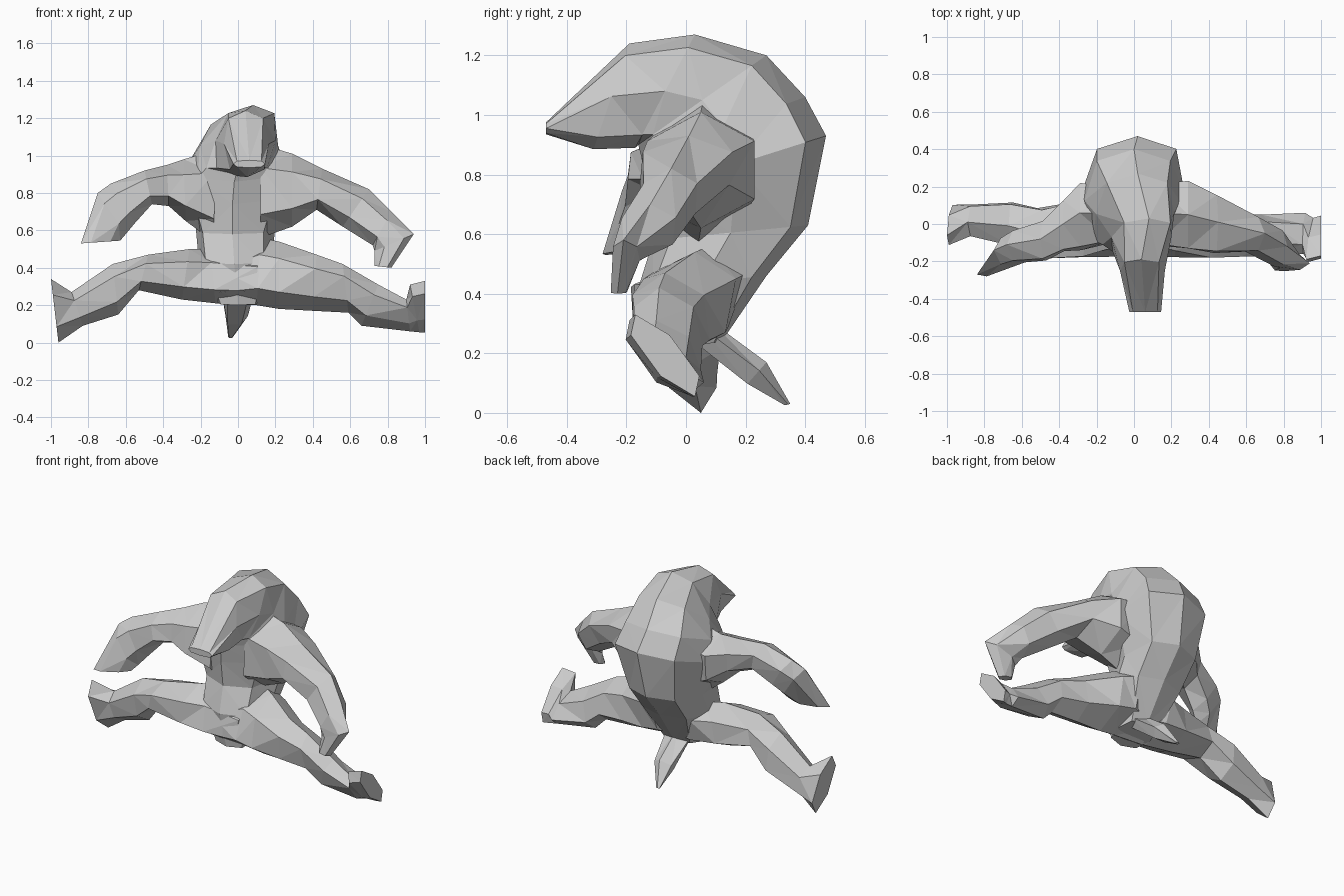
import bpy, bmesh, math
from mathutils import Vector


def loft(name, stations, sides, spine, box=1.0):
    """Rings from (a1, z1, a2, z2, c1, c2, r): upper edge, lower edge, sideways centres, half width.
    spine=True: a is y and c is x (torso, tail); otherwise a is x and c is y (limbs).
    box below 1 makes the section squarer."""
    def shape(v):
        return math.copysign(abs(v) ** box, v) if abs(v) > 1e-6 else 0.0
    bm = bmesh.new()
    rings = []
    angles = [2 * math.pi * i / sides for i in range(sides)]
    widest = max(abs(shape(math.sin(t))) for t in angles)
    for a1, z1, a2, z2, c1, c2, r in stations:
        ring = []
        for t in angles:
            k = (1 + shape(math.cos(t))) / 2
            a = a2 + (a1 - a2) * k
            z = z2 + (z1 - z2) * k
            c = c2 + (c1 - c2) * k + r * shape(math.sin(t)) / widest
            ring.append(bm.verts.new(Vector((c, a, z) if spine else (a, c, z))))
        rings.append(ring)
    for p, q in zip(rings, rings[1:]):
        for i in range(sides):
            j = (i + 1) % sides
            bm.faces.new((p[i], p[j], q[j], q[i]))
    bm.faces.new(rings[0])
    bm.faces.new(rings[-1])
    bmesh.ops.triangulate(bm, faces=bm.faces[:])
    bmesh.ops.recalc_face_normals(bm, faces=bm.faces[:])
    me = bpy.data.meshes.new(name)
    bm.to_mesh(me)
    bm.free()
    ob = bpy.data.objects.new(name, me)
    bpy.context.collection.objects.link(ob)
    return ob


# hunched torso flowing over the hump into the hanging head
body = loft("creature_body", [
    (0.12, 0.24, -0.12, 0.20, 0.0, 0.0, 0.12),
    (0.27, 0.46, -0.16, 0.42, 0.0, -0.02, 0.20),
    (0.41, 0.63, -0.11, 0.58, 0.0, -0.03, 0.21),
    (0.47, 0.93, -0.13, 0.74, 0.02, -0.03, 0.275),
    (0.40, 1.06, -0.15, 0.86, 0.0, -0.02, 0.255),
    (0.27, 1.20, -0.16, 0.90, 0.02, -0.01, 0.21),
    (0.03, 1.27, -0.17, 0.89, 0.08, 0.0, 0.16),
    (-0.19, 1.24, -0.31, 0.885, 0.04, 0.05, 0.12),
    (-0.47, 0.975, -0.47, 0.935, 0.06, 0.06, 0.085),
], 8, True, 0.75)

# short tail
tail = loft("tail", [
    (0.08, 0.31, 0.01, 0.24, 0.0, 0.0, 0.09),
    (0.27, 0.17, 0.20, 0.09, 0.0, -0.02, 0.06),
    (0.35, 0.03, 0.33, 0.025, -0.04, -0.04, 0.012),
], 5, True)

# arms, flaring into the flanks
right_arm = loft("right_arm", [
    (-0.12, 1.03, -0.13, 0.54, 0.06, 0.03, 0.14),
    (-0.29, 0.98, -0.28, 0.65, 0.06, 0.02, 0.17),
    (-0.38, 0.95, -0.37, 0.73, 0.0, -0.02, 0.13),
    (-0.50, 0.92, -0.46, 0.74, -0.08, -0.10, 0.10),
    (-0.68, 0.85, -0.55, 0.64, -0.11, -0.13, 0.08),
    (-0.75, 0.80, -0.60, 0.58, -0.14, -0.16, 0.07),
    (-0.84, 0.53, -0.63, 0.545, -0.27, -0.19, 0.03),
], 6, False)
left_arm = loft("left_arm", [
    (0.12, 1.06, 0.12, 0.56, 0.06, 0.04, 0.16),
    (0.29, 1.01, 0.29, 0.62, 0.05, 0.05, 0.18),
    (0.45, 0.93, 0.42, 0.71, 0.01, -0.01, 0.15),
    (0.70, 0.82, 0.56, 0.62, -0.05, -0.06, 0.09),
    (0.82, 0.70, 0.72, 0.52, -0.12, -0.14, 0.09),
    (0.94, 0.58, 0.73, 0.49, -0.21, -0.19, 0.04),
    (0.82, 0.40, 0.73, 0.41, -0.23, -0.22, 0.025),
], 6, False)

# legs with upturned feet, crossing inside the pelvis
right_leg = loft("right_leg", [
    (0.11, 0.47, 0.09, 0.21, -0.02, -0.04, 0.12),
    (-0.15, 0.50, -0.12, 0.21, 0.04, -0.04, 0.155),
    (-0.26, 0.50, -0.30, 0.23, -0.02, -0.03, 0.15),
    (-0.48, 0.47, -0.53, 0.28, -0.06, -0.04, 0.13),
    (-0.67, 0.42, -0.64, 0.15, -0.01, 0.01, 0.11),
    (-0.89, 0.27, -0.83, 0.09, 0.01, 0.03, 0.08),
    (-1.00, 0.34, -0.96, 0.00, -0.06, 0.05, 0.08),
], 6, False)
left_leg = loft("left_leg", [
    (-0.11, 0.46, -0.09, 0.205, -0.02, -0.04, 0.115),
    (0.12, 0.56, 0.10, 0.20, 0.08, -0.05, 0.16),
    (0.22, 0.54, 0.22, 0.18, 0.03, -0.04, 0.155),
    (0.42, 0.47, 0.40, 0.17, -0.07, -0.03, 0.12),
    (0.56, 0.42, 0.59, 0.16, -0.09, -0.03, 0.10),
    (0.75, 0.31, 0.66, 0.09, -0.10, -0.02, 0.09),
    (0.90, 0.23, 0.92, 0.06, -0.11, 0.01, 0.08),
    (0.92, 0.31, 0.97, 0.055, -0.19, 0.02, 0.065),
    (1.00, 0.33, 1.00, 0.055, -0.17, 0.03, 0.065),
], 6, False)

# fuse everything into one continuous skin
for part in (tail, right_arm, left_arm, right_leg, left_leg):
    mod = body.modifiers.new("join_" + part.name, 'BOOLEAN')
    mod.operation = 'UNION'
    mod.solver = 'EXACT'
    mod.use_self = True
    mod.object = part
bpy.context.view_layer.update()
skin = bpy.data.meshes.new_from_object(body.evaluated_get(bpy.context.evaluated_depsgraph_get()))
body.modifiers.clear()
body.data = skin
for part in (tail, right_arm, left_arm, right_leg, left_leg):
    bpy.data.objects.remove(part)
